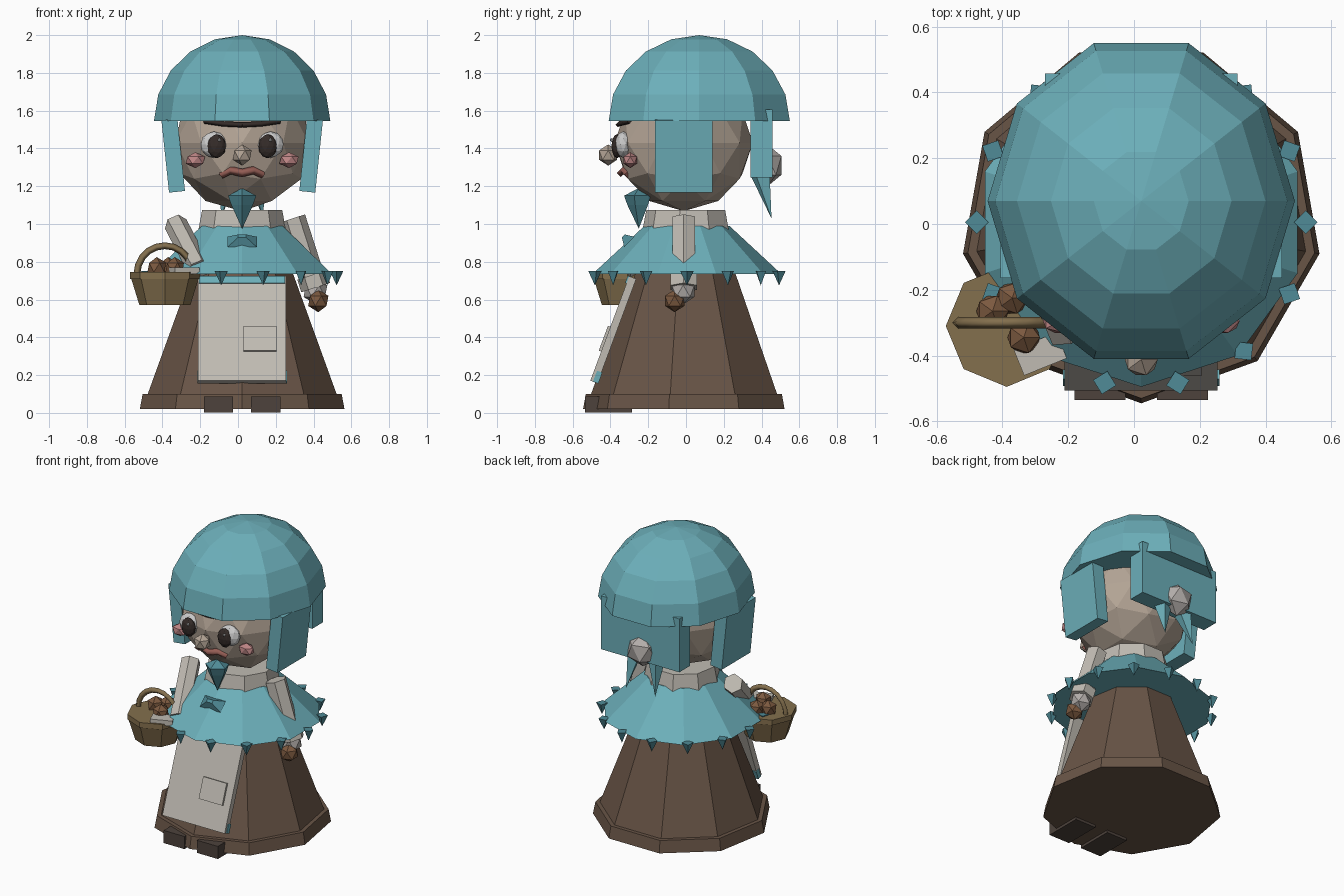
import bpy, bmesh, math
from mathutils import Vector, Matrix

if "Cube" in bpy.data.objects:
    bpy.data.objects.remove(bpy.data.objects["Cube"])

CX = 0.022  # middle of the body
COL = dict(teal=(.15, .43, .49), dark_teal=(.08, .26, .31), brown=(.14, .09, .062), shoe=(.075, .055, .045),
           skin=(.45, .37, .30), cloth=(.53, .50, .45), grey=(.45, .42, .40), basket=(.23, .16, .075),
           nut=(.20, .10, .05), pink=(.52, .24, .24), mouth=(.30, .11, .09), dark=(.035, .025, .022),
           white=(.6, .6, .62))
mats = {}


def finish(ob, name, col):
    ob.name = name
    if col not in mats:
        mats[col] = bpy.data.materials.new(col)
        mats[col].diffuse_color = (*COL[col], 1)
    ob.data.materials.append(mats[col])
    return ob


def lathe(name, col, profile, n, loc, start=-90, scale_y=1, caps=True, aim=None):
    """Low-poly turned shape; profile is (radius, z), aim turns its z axis."""
    bm = bmesh.new()
    rings = []
    for r, z in profile:
        if r < 1e-4:
            rings.append([bm.verts.new((0, 0, z))] * n)
        else:
            ang = [math.radians(start + 360 * i / n) for i in range(n)]
            rings.append([bm.verts.new((r * math.cos(a), r * scale_y * math.sin(a), z)) for a in ang])
    for a, b in zip(rings, rings[1:]):
        for i in range(n):
            j = (i + 1) % n
            bm.faces.new(list(dict.fromkeys((a[i], a[j], b[j], b[i]))))
    if caps:
        for ring in (rings[0], rings[-1]):
            if ring[0] is not ring[1]:
                bm.faces.new(ring)
    bmesh.ops.recalc_face_normals(bm, faces=bm.faces)
    if aim is not None:
        bm.transform(Vector(aim).to_track_quat('Z', 'Y').to_matrix().to_4x4())
    bm.transform(Matrix.Translation(loc))
    me = bpy.data.meshes.new(name)
    bm.to_mesh(me)
    bm.free()
    ob = bpy.data.objects.new(name, me)
    bpy.context.collection.objects.link(ob)
    return finish(ob, name, col)


def rod(name, col, a, b, r, n=6):
    d = Vector(b) - Vector(a)
    return lathe(name, col, [(r, 0), (r, d.length)], n, a, aim=d)


def box(name, col, loc, size, rot=(0, 0, 0)):
    bpy.ops.mesh.primitive_cube_add(size=1, location=loc, rotation=[math.radians(v) for v in rot])
    ob = bpy.context.object
    ob.scale = size
    return finish(ob, name, col)


def ball(name, col, loc, r, sub=1):
    bpy.ops.mesh.primitive_ico_sphere_add(subdivisions=sub, radius=1, location=loc)
    ob = bpy.context.object
    ob.scale = r if isinstance(r, tuple) else (r, r, r)
    return finish(ob, name, col)


def tube(name, col, pts, r):
    cu = bpy.data.curves.new(name, 'CURVE')
    cu.dimensions = '3D'
    cu.bevel_depth, cu.bevel_resolution, cu.use_fill_caps = r, 0, True
    sp = cu.splines.new('POLY')
    sp.points.add(len(pts) - 1)
    for p, c in zip(sp.points, pts):
        p.co = (*c, 1)
    ob = bpy.data.objects.new(name, cu)
    bpy.context.collection.objects.link(ob)
    return finish(ob, name, col)


# skirt, hem and shoes
lathe("skirt", "brown", [(.515, .08), (.265, .76)], 9, (CX, .005, 0))
lathe("skirt_hem", "brown", [(.55, .02), (.535, .10)], 9, (CX, .005, 0))
for s in (-1, 1):
    box("shoe", "shoe", (CX + s * .125, -.41, .045), (.155, .25, .085))

# apron with waistband, trim and pocket, all lying along the skirt slope
def on_apron(name, col, x, z, size, out=0):
    y = -.385 + (z - .44) * .37 - out
    box(name, col, (x, y, z), size, (-20.4, 0, 0))

on_apron("apron", "cloth", CX, .44, (.465, .04, .59))
on_apron("apron_waistband", "teal", CX, .70, (.455, .04, .04), .008)
on_apron("apron_trim", "teal", CX, .19, (.475, .03, .06), -.01)
on_apron("apron_pocket", "cloth", .117, .39, (.175, .03, .14), .02)

# cape with a fringe of points, collar
lathe("cape", "teal", [(.50, .735), (.225, .99)], 10, (CX, .005, 0))
lathe("collar", "cloth", [(.235, .97), (.215, 1.075)], 9, (CX, .005, 0))
for i in range(14):
    a = 2 * math.pi * i / 14
    lathe("cape_point", "dark_teal", [(.036, .752), (0, .675)], 4,
          (CX + .5 * math.cos(a), .005 + .5 * math.sin(a), 0), start=math.degrees(a))

# brooch and chin bow
lathe("brooch", "dark_teal", [(.11, 0), (.03, .045)], 4, (CX, -.30, .905), start=45, scale_y=.5, aim=(0, -.7, .7))
lathe("chin_bow", "dark_teal", [(0, 1.19), (.078, 1.15), (.06, 1.10), (0, .975)], 5, (CX, -.25, 0))

# head and face
ball("head", "skin", (CX, -.012, 1.43), (.37, .366, .362), 2)
ball("nose", "skin", (CX, -.412, 1.365), .056)
for s in (-1, 1):
    ball("eye_white", "white", (CX + s * .15, -.332, 1.42), (.072, .045, .07), 2)
    ball("pupil", "dark", (CX + s * .135, -.365, 1.412), (.05, .03, .064), 2)
    ball("eye_glint", "white", (CX + s * .135 + .015, -.393, 1.445), .01)
    ball("cheek", "pink", (CX + s * .248, -.295, 1.338), (.057, .042, .042))
    tube("brow", "dark", [(CX, -.36, 1.525), (CX + s * .10, -.355, 1.53), (CX + s * .2, -.30, 1.545)], .014)
tube("mouth", "mouth", [(CX + x, y, z) for x, y, z in
     [(-.11, -.305, 1.262), (-.06, -.33, 1.285), (0, -.345, 1.27), (.06, -.33, 1.285), (.11, -.305, 1.262)]], .022)

# domed hat with side and back flaps
hat = [(.467 * math.cos(math.radians(18 * i)), .455 * math.sin(math.radians(18 * i))) for i in range(6)]
lathe("hat", "teal", hat, 10, (CX, .07, 1.545), start=0, scale_y=1.08)
for s in (-1, 1):
    box("side_flap", "teal", (CX + s * .365, -.012, 1.362), (.085, .305, .385), (0, s * 6, 0))
    lathe("back_ribbon", "teal", [(.055, 0), (0, .24)], 4, (CX + s * .08, .395, 1.26), aim=(s * .03, .06, -.24))
box("back_flap", "teal", (CX, .40, 1.425), (.585, .115, .36))

# hair bun
ball("hair_bun", "grey", (CX, .43, 1.31), (.112, .088, .112))

# right-hand arm holding a nut
rod("arm_right", "cloth", (.29, -.012, 1.03), (.40, -.012, .69), .068)
lathe("cuff_right", "cloth", [(.08, 0), (.08, .07)], 6, (.39, -.012, .73), aim=(.11, 0, -.34))
ball("hand_right", "grey", (.41, -.015, .645), .07)
ball("held_nut", "nut", (.425, -.06, .593), .06)

# arm reaching forward to the basket, cloth lining poking out
rod("arm_left", "cloth", (-.33, -.03, 1.0), (-.205, -.33, .76), .062)
box("basket_cloth", "cloth", (-.285, -.395, .752), (.14, .085, .035), (0, 0, 22))

# basket, handle and nuts
BX, BY = -.387, -.31
lathe("basket", "basket", [(.135, .57), (.178, .71)], 8, (BX, BY, 0))
lathe("basket_rim", "basket", [(.185, .71), (.185, .745)], 8, (BX, BY, 0))
arc = [math.radians(180 * i / 10) for i in range(11)]
tube("basket_handle", "basket", [(BX + .148 * math.cos(a), -.30, .735 + .15 * math.sin(a)) for a in arc], .018)
for x, y in ((-.43, -.265), (-.335, -.345), (-.37, -.225)):
    ball("basket_nut", "nut", (x, y, .77), .055)

for m in bpy.data.materials:
    if m.users and not m.is_grease_pencil:
        m.use_nodes = True
        m.node_tree.nodes["Principled BSDF"].inputs["Base Color"].default_value = m.diffuse_color
